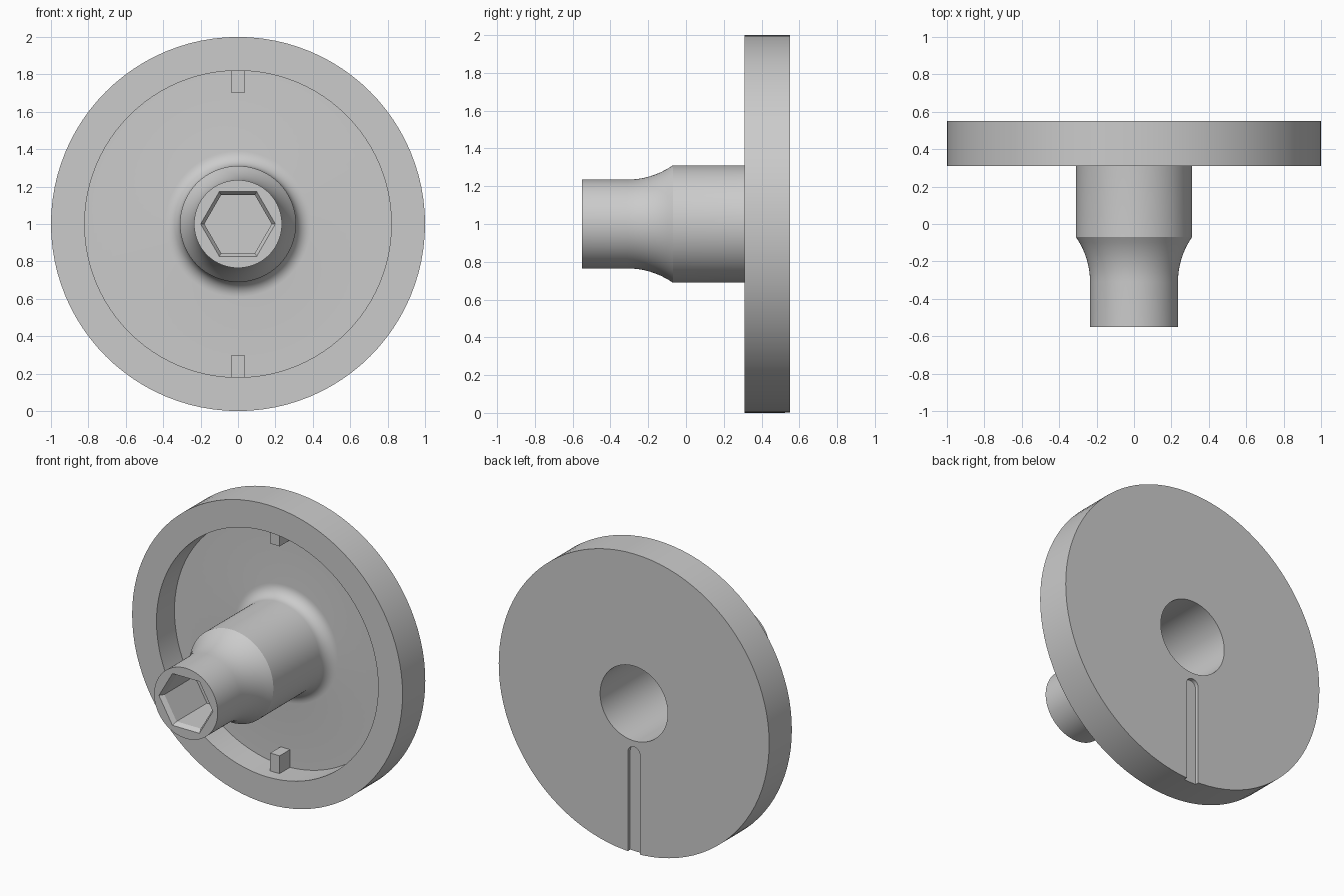
import bpy, bmesh, math
from mathutils import Matrix

if "Cube" in bpy.data.objects:
    bpy.data.objects.remove(bpy.data.objects["Cube"])

grey = bpy.data.materials.new("plain_grey")
grey.use_nodes = True
grey.diffuse_color = (0.6, 0.6, 0.6, 1)
grey.node_tree.nodes["Principled BSDF"].inputs["Base Color"].default_value = (0.6, 0.6, 0.6, 1)


def finish(name, bm):
    bmesh.ops.recalc_face_normals(bm, faces=bm.faces)
    mesh = bpy.data.meshes.new(name)
    bm.to_mesh(mesh)
    bm.free()
    mesh.materials.append(grey)
    obj = bpy.data.objects.new(name, mesh)
    bpy.context.collection.objects.link(obj)
    return obj


def loft(name, profile, sides):
    """Turn (radius, y) points about the y axis at z = 1."""
    bm = bmesh.new()
    rings = []
    for r, y in profile:
        if r == 0:
            rings.append([bm.verts.new((0, y, 1))] * sides)
        else:
            angles = [2 * math.pi * i / sides for i in range(sides)]
            rings.append([bm.verts.new((r * math.cos(a), y, 1 + r * math.sin(a))) for a in angles])
    for a, b in zip(rings, rings[1:]):
        for i in range(sides):
            j = (i + 1) % sides
            bm.faces.new(list(dict.fromkeys((a[i], a[j], b[j], b[i]))))
    return finish(name, bm)


def box(name, size, center):
    bm = bmesh.new()
    bmesh.ops.create_cube(bm, size=1, matrix=Matrix.Translation(center) @ Matrix.Diagonal((*size, 1)))
    return finish(name, bm)


def cut(target, cutter):
    mod = target.modifiers.new(cutter.name, "BOOLEAN")
    mod.operation = "DIFFERENCE"
    mod.solver = "EXACT"
    mod.object = cutter
    bpy.context.view_layer.objects.active = target
    bpy.ops.object.modifier_apply(modifier=mod.name)
    bpy.data.objects.remove(cutter)


# Turned body: neck, concave shoulder, hub, root fillet, dished disc, rear bore
FRONT, FACE, FLOOR, BACK = -0.55, 0.31, 0.50, 0.55
NECK, HUB, DISH, BORE = 0.235, 0.31, 0.82, 0.25
profile = [(0, FRONT), (NECK, FRONT)]
sweep = 0.42
for i in range(9):
    t = 0.24 * i / 8
    profile.append((NECK + sweep - math.sqrt(sweep ** 2 - t * t), -0.31 + t))
fillet = 0.08
for i in range(9):
    a = math.pi / 2 * i / 8
    profile.append((HUB + fillet * (1 - math.cos(a)), FLOOR - fillet * (1 - math.sin(a))))
profile += [(DISH, FLOOR), (DISH, FACE), (1, FACE), (1, BACK), (BORE, BACK), (BORE, -0.1), (0, -0.1)]
body = loft("flanged_hub", profile, 96)

# Chamfered hexagonal socket in the neck
cut(body, loft("hex_cutter", [(0, -0.57), (0.213, -0.57), (0.18, -0.52), (0.18, -0.2), (0, -0.2)], 6))

# Round-ended slot in the back face
SLOT, DEPTH, TOP = 0.045, 0.025, 0.665
bm = bmesh.new()
outline = [(-SLOT, -0.1), (SLOT, -0.1)]
outline += [(SLOT * math.cos(math.pi * i / 12), TOP + SLOT * math.sin(math.pi * i / 12)) for i in range(13)]
outline.append((-SLOT, TOP)) if outline[-1][0] > -SLOT else None
face = bm.faces.new([bm.verts.new((x, BACK - DEPTH, z)) for x, z in outline])
grown = bmesh.ops.extrude_face_region(bm, geom=[face])["geom"]
bmesh.ops.translate(bm, vec=(0, 0.1, 0), verts=[g for g in grown if isinstance(g, bmesh.types.BMVert)])
cut(body, finish("slot_cutter", bm))

# Locating tabs inside the dish
for name, side in (("upper_tab", 1), ("lower_tab", -1)):
    box(name, (0.07, 0.12, 0.12), (0, 0.45, 1 + side * 0.76))

# Smooth round surfaces, sharp edges
bpy.ops.object.select_all(action="DESELECT")
body.select_set(True)
bpy.context.view_layer.objects.active = body
bpy.ops.object.shade_smooth_by_angle(angle=math.radians(25))
